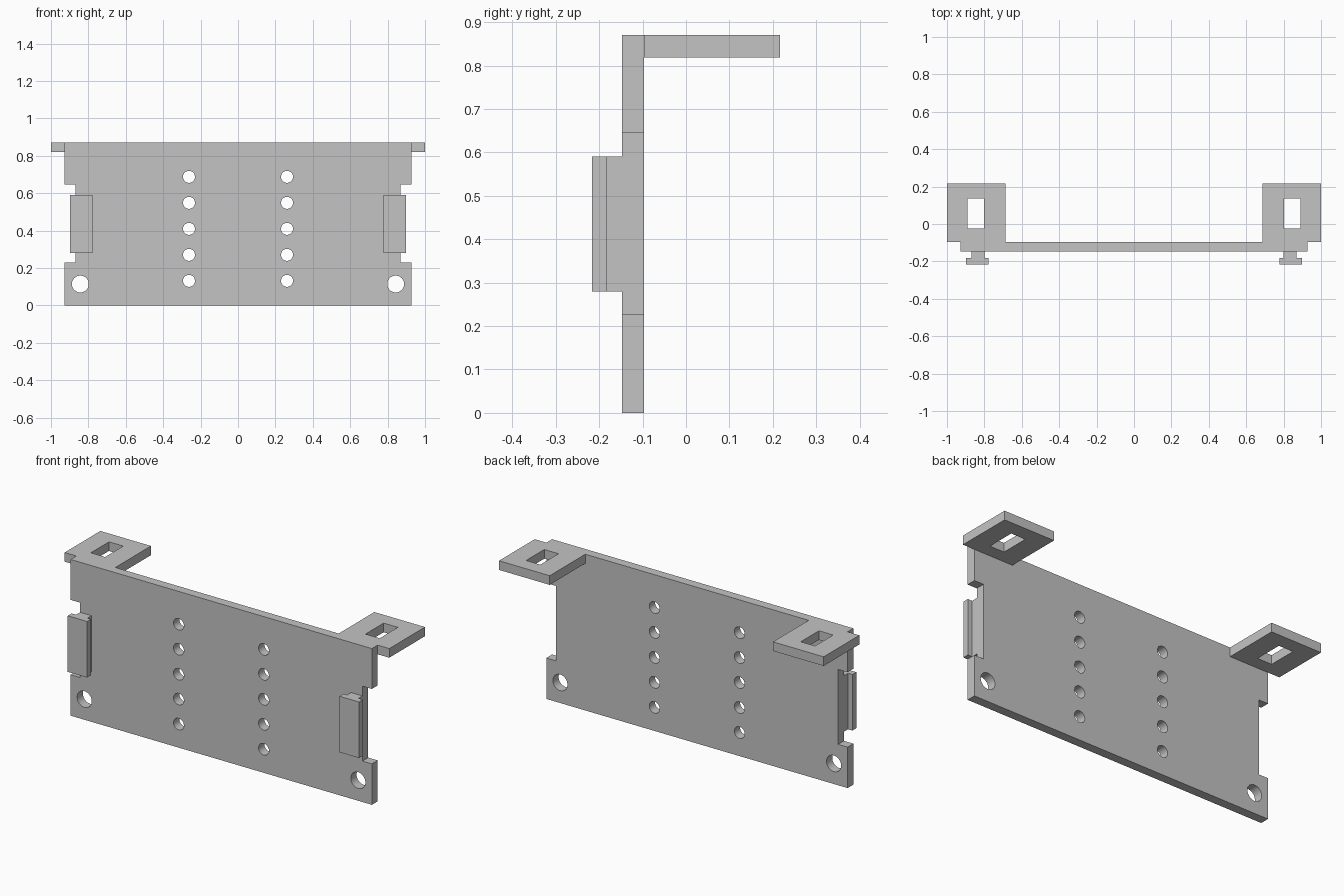
import bpy, bmesh
from math import cos, sin, tau, radians
from mathutils import Matrix

cube = bpy.data.objects.get("Cube")
if cube:
    bpy.data.objects.remove(cube, do_unlink=True)

grey = bpy.data.materials.new("light grey")
grey.use_nodes = True
colour = (0.55, 0.55, 0.55, 1)
grey.diffuse_color = colour
grey.node_tree.nodes["Principled BSDF"].inputs["Base Color"].default_value = colour


def circle(x, y, r, n=40):
    return [(x + r * cos(tau * i / n), y + r * sin(tau * i / n)) for i in range(n)]


def rect(x0, x1, y0, y1):
    return [(x0, y0), (x1, y0), (x1, y1), (x0, y1)]


def mirrored(points, side):
    return [(side * x, y) for x, y in points]


def sheet(name, loops, thickness, matrix):
    """Extrude a flat outline (first loop) with holes (other loops)."""
    curve = bpy.data.curves.new(name + " outline", 'CURVE')
    curve.dimensions = '2D'
    curve.fill_mode = 'BOTH'
    curve.extrude = thickness / 2
    for loop in loops:
        spline = curve.splines.new('POLY')
        spline.points.add(len(loop) - 1)
        for p, (x, y) in zip(spline.points, loop):
            p.co = (x, y, 0, 1)
        spline.use_cyclic_u = True
    temp = bpy.data.objects.new(name + " outline", curve)
    bpy.context.collection.objects.link(temp)
    bpy.context.view_layer.update()
    graph = bpy.context.evaluated_depsgraph_get()
    mesh = bpy.data.meshes.new_from_object(temp.evaluated_get(graph))
    bpy.data.objects.remove(temp, do_unlink=True)
    bpy.data.curves.remove(curve)

    # Weld the caps to the walls and place the part
    bm = bmesh.new()
    bm.from_mesh(mesh)
    bmesh.ops.remove_doubles(bm, verts=bm.verts, dist=0.0001)
    bmesh.ops.transform(bm, matrix=matrix, verts=bm.verts)
    bmesh.ops.recalc_face_normals(bm, faces=bm.faces)
    bm.to_mesh(mesh)
    bm.free()
    mesh.name = name
    mesh.materials.clear()
    mesh.materials.append(grey)
    obj = bpy.data.objects.new(name, mesh)
    bpy.context.collection.objects.link(obj)
    bpy.ops.object.select_all(action='DESELECT')
    obj.select_set(True)
    bpy.context.view_layer.objects.active = obj
    bpy.ops.object.shade_smooth_by_angle(angle=radians(30))


# Upright plate with a notch in each side, two hole columns and corner holes
half = [(0.928, 0), (0.928, 0.228), (0.87, 0.228),
        (0.87, 0.645), (0.928, 0.645), (0.928, 0.87)]
outline = half + mirrored(half[::-1], -1)
holes = []
for side in (-1, 1):
    holes += [circle(side * 0.262, 0.131 + 0.139 * i, 0.032) for i in range(5)]
    holes.append(circle(side * 0.843, 0.114, 0.045))
upright = Matrix.Translation((0, -0.122, 0)) @ Matrix.Rotation(radians(90), 4, 'X')
sheet("back_plate", [outline] + holes, 0.051, upright)

# T-shaped section of the side clips, seen from above
clip = [(0.80, -0.147), (0.80, -0.183), (0.778, -0.183), (0.778, -0.217),
        (0.897, -0.217), (0.897, -0.183), (0.87, -0.183), (0.87, -0.147)]

for side, label in ((1, "left"), (-1, "right")):
    # Slotted mounting tab at the top
    tab = [rect(0.688, 1.0, -0.097, 0.217), rect(0.802, 0.89, -0.024, 0.136)]
    sheet(label + "_mounting_tab", [mirrored(l, side) for l in tab], 0.051,
          Matrix.Translation((0, 0, 0.8445)))
    # Clip on the front
    sheet(label + "_clip", [mirrored(clip, side)], 0.312,
          Matrix.Translation((0, 0, 0.435)))
